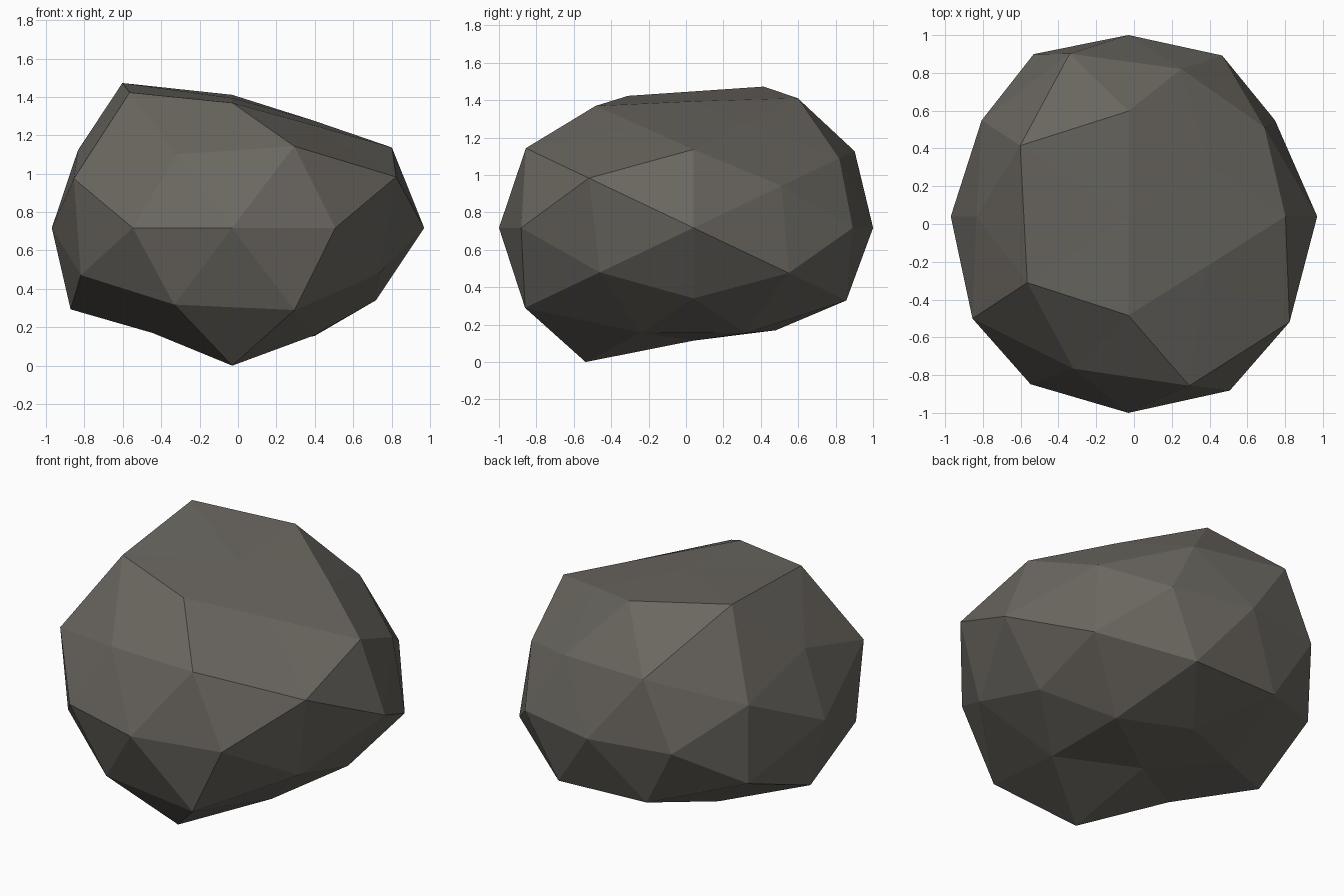
import bpy, bmesh
from mathutils import Vector

if "Cube" in bpy.data.objects:
    bpy.data.objects.remove(bpy.data.objects["Cube"])

# Rock: 42 icosphere directions, each pushed in or out by its own radius
CENTRE = Vector((-0.03, 0.04, 0.72))
SCALE = Vector((1.0, 1.06, 0.815))

# Each family: base direction and radii. Signs run x, then y, then z,
# positive before negative; zero components have no sign variants.
FAMILIES = [
    ((1, 0, 0), [1.0, 0.94]),
    ((0, 1, 0), [0.906, 0.981]),
    ((0, 0, 1), [0.83, 0.74]),
    ((0.5257, 0.8507, 0), [0.945, 1.022, 0.953, 0.985]),
    ((0, 0.5257, 0.8507), [1.0, 0.79, 0.94, 1.035]),
    ((0.8507, 0, 0.5257), [0.978, 0.88, 0.945, 0.99]),
    ((0.5, 0.309, 0.809), [0.848, 0.855, 0.818, 0.85, 1.145, 0.815, 1.07, 0.83]),
    ((0.309, 0.809, 0.5), [0.91, 0.953, 1.045, 1.05, 1.005, 0.925, 0.94, 0.98]),
    ((0.809, 0.5, 0.309), [0.89, 0.96, 1.055, 0.945, 0.96, 0.955, 1.02, 0.975]),
]


def signs(c):
    return (1, -1) if c else (1,)


bm = bmesh.new()
radius = {}
for (x, y, z), radii in FAMILIES:
    combos = [(a, b, c) for a in signs(x) for b in signs(y) for c in signs(z)]
    for (a, b, c), r in zip(combos, radii):
        v = bm.verts.new(Vector((a * x, b * y, c * z)).normalized())
        radius[v] = r

# Skin the even sphere first, then displace it so hollows are kept
bmesh.ops.convex_hull(bm, input=list(bm.verts))
for v in bm.verts:
    v.co = CENTRE + v.co * SCALE * radius[v]
low = min(v.co.z for v in bm.verts)
for v in bm.verts:
    v.co.z -= low
bmesh.ops.recalc_face_normals(bm, faces=bm.faces)

mesh = bpy.data.meshes.new("rock")
bm.to_mesh(mesh)
bm.free()

# Stone colour, flat faces
stone = bpy.data.materials.new("dark stone")
stone.diffuse_color = (0.145, 0.135, 0.117, 1)
stone.use_nodes = True
stone.node_tree.nodes["Principled BSDF"].inputs["Base Color"].default_value = stone.diffuse_color
mesh.materials.append(stone)
mesh.shade_flat()
rock = bpy.data.objects.new("rock", mesh)
bpy.context.collection.objects.link(rock)
